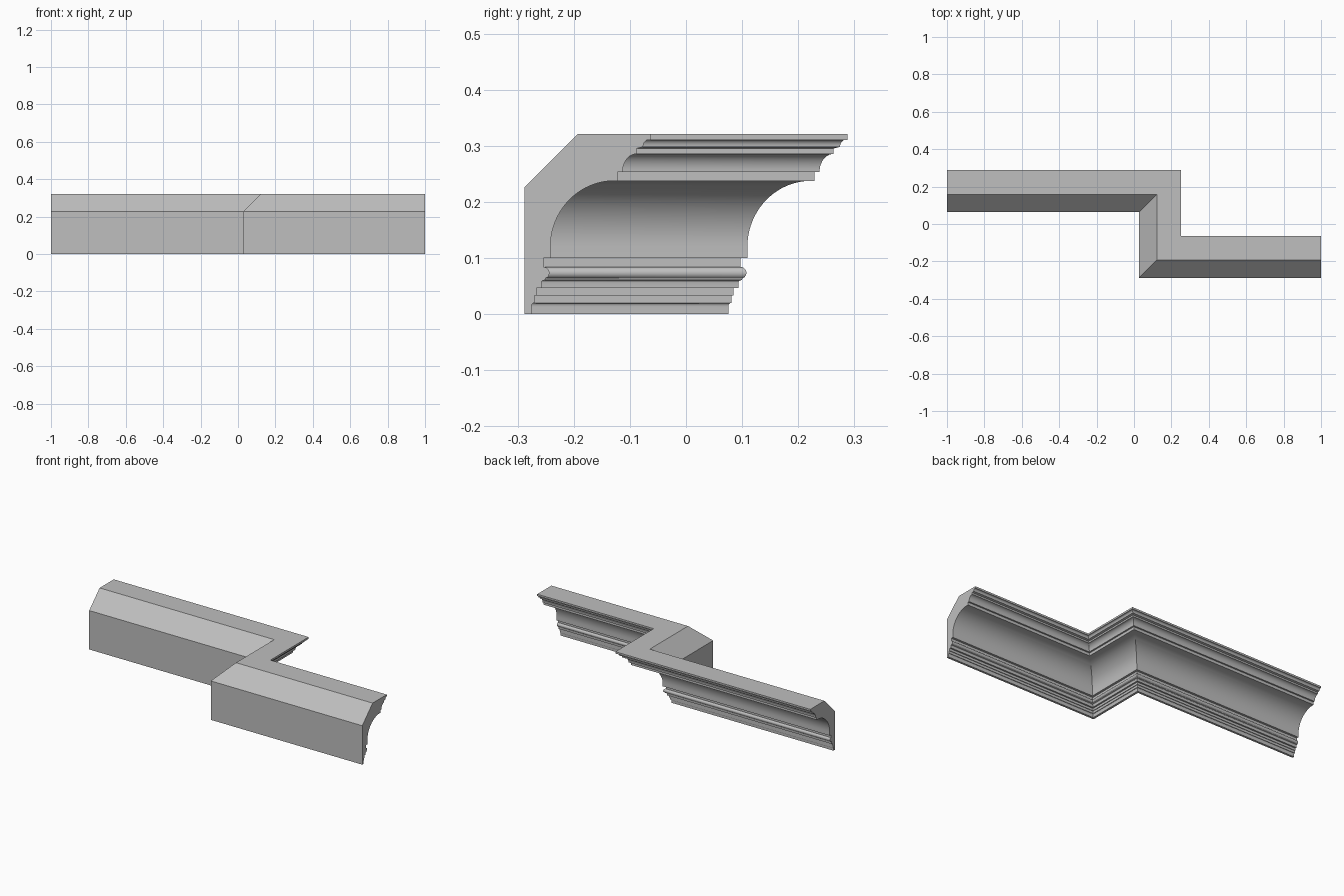
import bpy, bmesh, math

cube = bpy.data.objects.get("Cube")
if cube:
    bpy.data.objects.remove(cube)


def arc(cx, cz, rx, rz, start, end, steps):
    """Elliptical arc of (depth, height) points, angles in degrees."""
    angles = [math.radians(start + (end - start) * i / steps) for i in range(steps + 1)]
    return [(cx + rx * math.cos(a), cz + rz * math.sin(a)) for a in angles]


# Moulding cross-section: depth from the wall, height
profile = [(0, 0), (0.0125, 0)]
profile += arc(0.0165, 0.013, 0.004, 0.0066, 180, 90, 5)           # bottom cove
profile += [(0.0178, 0.0196), (0.0178, 0.033), (0.0215, 0.033),
            (0.0215, 0.046), (0.0305, 0.046)]                       # stepped fillets
profile += arc(0.0365, 0.0565, 0.006, 0.004, 180, 90, 4)            # neck under bead
profile += arc(0.0345, 0.0735, 0.0101, 0.0103, -70, 90, 12)         # bead
profile += [(0.034, 0.0838), (0.034, 0.1), (0.0464, 0.1)]
profile += arc(0.16, 0.12, 0.1136, 0.1175, 180, 90, 20)             # large cove
profile += [(0.166, 0.2375), (0.166, 0.2535)]
profile += arc(0.2, 0.2535, 0.025, 0.032, 180, 90, 10)              # middle cove
profile += [(0.2, 0.295)]
profile += arc(0.221, 0.298, 0.0094, 0.0125, 180, 90, 6)            # top cove
profile += [(0.225, 0.3105), (0.225, 0.321), (0.095, 0.321), (0, 0.226)]

# Wall line with the mitre direction at each station
stations = [((-1, 0.063), (0, 1)), ((0.027, 0.063), (1, 1)),
            ((0.027, -0.288), (1, 1)), ((1, -0.288), (0, 1))]

# Sweep the section along the wall line
bm = bmesh.new()
rings = [[bm.verts.new((x + mx * d, y + my * d, z)) for d, z in profile]
         for (x, y), (mx, my) in stations]
count = len(profile)
for a, b in zip(rings, rings[1:]):
    for i in range(count):
        j = (i + 1) % count
        bm.faces.new((a[i], a[j], b[j], b[i]))
bm.faces.new(rings[0])
bm.faces.new(rings[-1])
bmesh.ops.recalc_face_normals(bm, faces=bm.faces)

mesh = bpy.data.meshes.new("crown_moulding")
bm.to_mesh(mesh)
bm.free()
moulding = bpy.data.objects.new("crown_moulding", mesh)
bpy.context.collection.objects.link(moulding)

# Plain grey finish
grey = bpy.data.materials.new("plain_grey")
grey.use_nodes = True
colour = (0.52, 0.52, 0.52, 1)
grey.diffuse_color = colour
grey.node_tree.nodes["Principled BSDF"].inputs["Base Color"].default_value = colour
mesh.materials.append(grey)

bpy.ops.object.select_all(action='DESELECT')
moulding.select_set(True)
bpy.context.view_layer.objects.active = moulding
bpy.ops.object.shade_smooth_by_angle(angle=math.radians(30))
